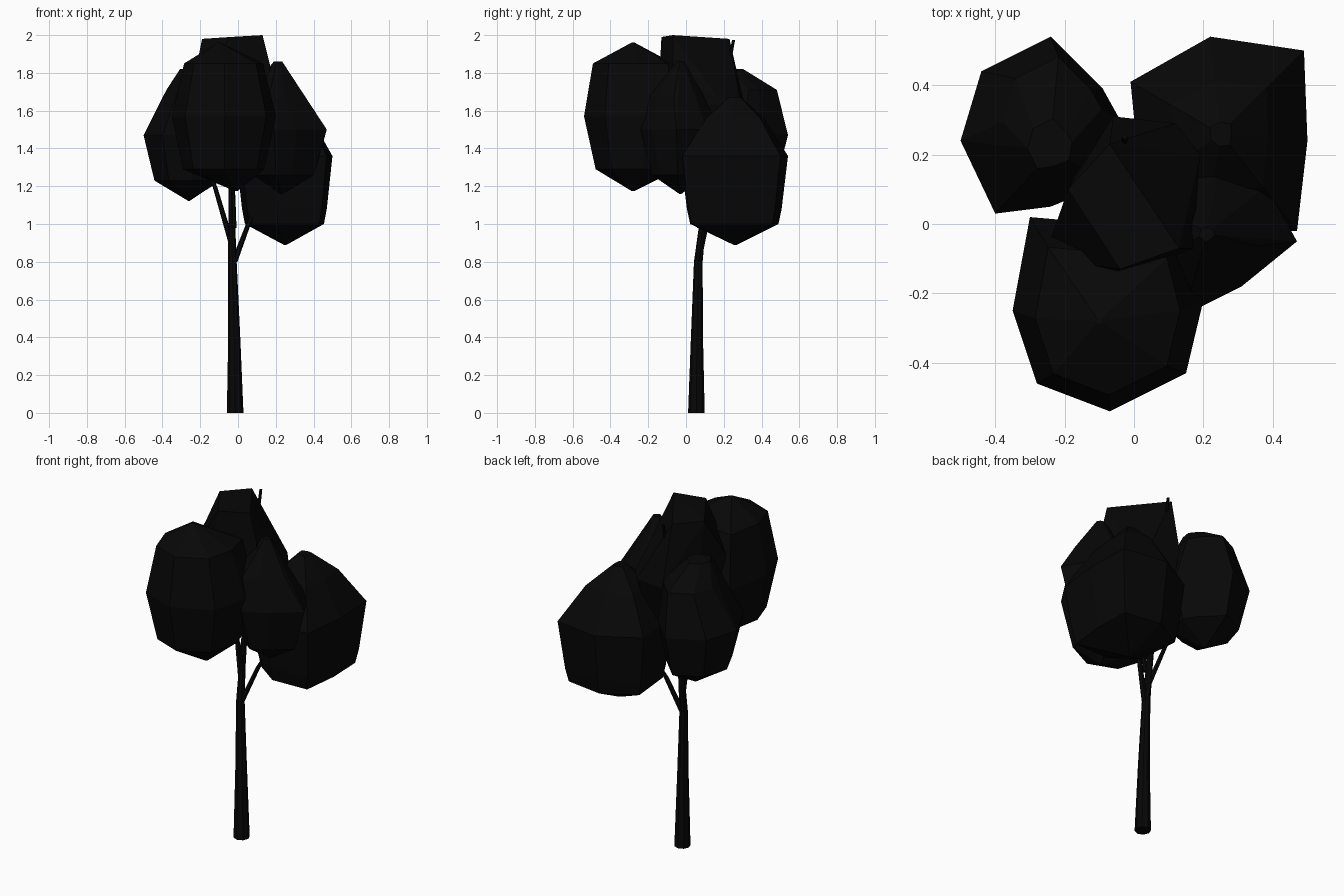
import bpy, bmesh, math
from mathutils import Vector


def material(name, rgb):
    m = bpy.data.materials.new(name)
    m.diffuse_color = (*rgb, 1)
    return m


BLACK = material("near black", (0.0022, 0.0022, 0.0022))


def finish(bm, name):
    bmesh.ops.recalc_face_normals(bm, faces=bm.faces[:])
    mesh = bpy.data.meshes.new(name)
    bm.to_mesh(mesh)
    bm.free()
    mesh.materials.append(BLACK)
    ob = bpy.data.objects.new(name, mesh)
    bpy.context.collection.objects.link(ob)
    return ob


def limb(name, path, sides):
    """Tapered tube through (x, y, z, radius) points, horizontal sections."""
    bm = bmesh.new()
    rings = []
    for x, y, z, r in path:
        rings.append([bm.verts.new((x + r * math.cos(2 * math.pi * i / sides),
                                    y + r * math.sin(2 * math.pi * i / sides), z))
                      for i in range(sides)])
    for a, b in zip(rings, rings[1:]):
        for i in range(sides):
            j = (i + 1) % sides
            bm.faces.new((a[i], a[j], b[j], b[i]))
    bm.faces.new(rings[0][::-1])
    bm.faces.new(rings[-1])
    return finish(bm, name)


def clump(name, centre, outline, profile, extra=()):
    """Faceted leaf clump: hull of the plan outline, scaled and shifted by height.
    profile holds (z, scale, shift x, shift y); extra holds loose hull corners."""
    bm = bmesh.new()
    c = Vector(centre)
    for z, s, dx, dy in profile:
        for p in (outline if s else outline[:1]):
            q = c + (Vector(p) - c) * s
            bm.verts.new((q.x + dx, q.y + dy, z))
    for p in extra:
        bm.verts.new(p)
    res = bmesh.ops.convex_hull(bm, input=bm.verts[:])
    junk = [v for v in res["geom_interior"] if isinstance(v, bmesh.types.BMVert)]
    bmesh.ops.delete(bm, geom=junk, context='VERTS')
    return finish(bm, name)


# Trunk, whose tip pokes out of the crown
limb("trunk", [(-0.015, 0.055, 0, 0.044), (-0.02, 0.058, 0.4, 0.032),
               (-0.03, 0.065, 0.8, 0.023), (-0.033, 0.088, 1.0, 0.018),
               (-0.035, 0.12, 1.25, 0.015), (-0.03, 0.2, 1.7, 0.011),
               (-0.027, 0.252, 1.975, 0.008)], 8)

# Branches into the clumps
limb("branch_left", [(-0.035, 0.08, 0.9, 0.016), (-0.12, 0.15, 1.19, 0.012),
                     (-0.2, 0.22, 1.4, 0.008)], 6)
limb("branch_right", [(-0.02, 0.065, 0.8, 0.017), (0.055, 0.11, 1.0, 0.013),
                      (0.17, 0.2, 1.25, 0.008)], 6)
limb("branch_front", [(-0.022, 0.07, 0.98, 0.014), (-0.025, 0.04, 1.15, 0.011),
                      (-0.06, -0.15, 1.45, 0.008)], 6)

# Leaf clumps
clump("leaves_back_left", (-0.26, 0.28),
      [(-0.5, 0.24), (-0.44, 0.44), (-0.24, 0.54), (-0.09, 0.39),
       (-0.04, 0.30), (-0.07, 0.12), (-0.24, 0.05), (-0.4, 0.03)],
      [(1.12, 0, 0, 0), (1.23, 0.76, 0, 0), (1.47, 1, 0, 0),
       (1.71, 0.62, 0.03, 0.04), (1.82, 0.28, 0.02, -0.05)])
clump("leaves_back_right", (0.25, 0.26),
      [(-0.01, 0.41), (0.22, 0.54), (0.49, 0.5), (0.5, 0.24),
       (0.47, -0.02), (0.2, -0.03), (0.02, 0.1)],
      [(0.89, 0.03, 0, 0), (1.0, 0.82, 0, 0), (1.08, 0.88, 0, 0),
       (1.36, 1, 0, 0), (1.56, 0.55, 0, 0), (1.67, 0.12, 0, 0)])
clump("leaves_front", (-0.08, -0.26),
      [(-0.3, 0.02), (-0.35, -0.25), (-0.28, -0.46), (-0.07, -0.54),
       (0.15, -0.43), (0.2, -0.22), (0.15, -0.02)],
      [(1.175, 0.03, 0.07, -0.02), (1.29, 0.78, 0, 0), (1.57, 1, 0, 0),
       (1.85, 0.76, 0, -0.02), (1.96, 0.03, -0.02, -0.02)])
clump("leaves_right", (0.23, -0.03),
      [(0.02, -0.1), (0.19, -0.24), (0.31, -0.18), (0.47, -0.05),
       (0.38, 0.11), (0.25, 0.18), (0.05, 0.12)],
      [(1.16, 0.03, 0, 0), (1.26, 0.72, 0, 0), (1.5, 1, 0, 0),
       (1.67, 0.7, -0.04, -0.02), (1.86, 0.1, -0.02, 0)])
clump("leaves_top", (-0.02, 0.07),
      [(-0.06, 0.31), (0.12, 0.29), (0.19, 0.2), (0.17, -0.08),
       (-0.04, -0.13), (-0.26, -0.1), (-0.17, 0.14)],
      [(1.25, 0.03, 0, 0), (1.38, 0.7, 0, 0), (1.63, 1, 0, 0)],
      extra=[(-0.04, -0.13, 1.99), (0.13, -0.07, 2.0), (-0.07, 0.23, 1.98),
             (-0.19, 0.1, 1.98), (0.17, -0.07, 1.84), (-0.05, -0.14, 1.8)])
